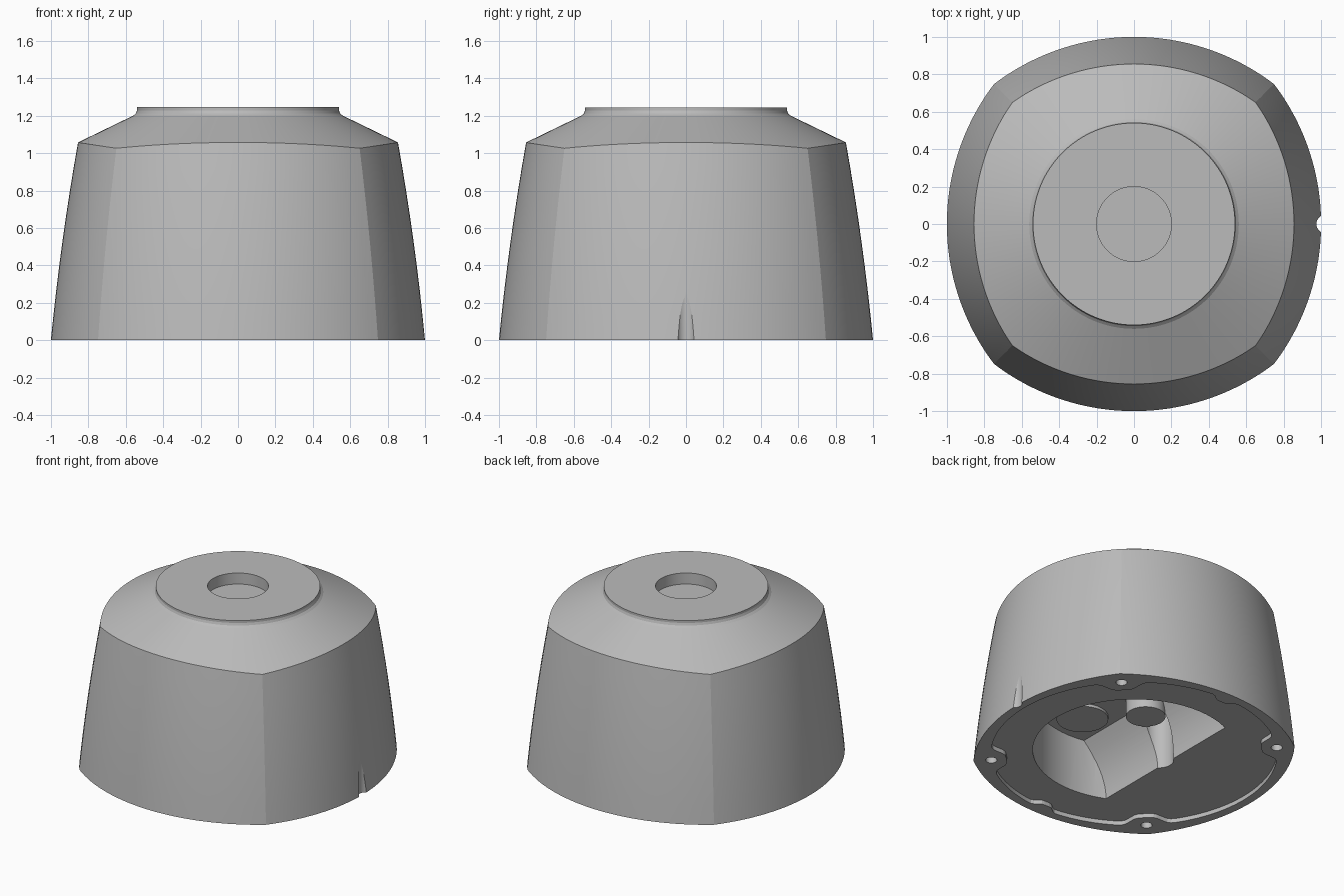
import bpy, bmesh, math

cube = bpy.data.objects.get("Cube")
if cube:
    bpy.data.objects.remove(cube, do_unlink=True)

grey = bpy.data.materials.new("plain_grey")
grey.use_nodes = True
COLOUR = (0.5, 0.5, 0.5, 1)
grey.diffuse_color = COLOUR
grey.node_tree.nodes["Principled BSDF"].inputs["Base Color"].default_value = COLOUR

SIDE = 32            # segments along each bowed side
COUNT = SIDE * 4


def loft(name, rings):
    """Closed solid skinned through a list of equal-length point rings."""
    bm = bmesh.new()
    loops = [[bm.verts.new(p) for p in ring] for ring in rings]
    n = len(loops[0])
    for low, high in zip(loops, loops[1:]):
        for i in range(n):
            j = (i + 1) % n
            bm.faces.new((low[i], low[j], high[j], high[i]))
    bm.faces.new(loops[0][::-1])
    bm.faces.new(loops[-1])
    bmesh.ops.recalc_face_normals(bm, faces=bm.faces)
    mesh = bpy.data.meshes.new(name)
    bm.to_mesh(mesh)
    bm.free()
    mesh.materials.append(grey)
    obj = bpy.data.objects.new(name, mesh)
    bpy.context.collection.objects.link(obj)
    return obj


def prism(name, outline, z0, z1):
    return loft(name, [[(x, y, z) for x, y in outline] for z in (z0, z1)])


def circle(cx, cy, r, n=64):
    return [(cx + r * math.cos(math.tau * i / n), cy + r * math.sin(math.tau * i / n))
            for i in range(n)]


def cylinder(name, cx, cy, r, z0, z1):
    return prism(name, circle(cx, cy, r), z0, z1)


def combine(target, tool, operation):
    """Apply a boolean and discard the tool."""
    mod = target.modifiers.new("combine", "BOOLEAN")
    mod.operation = operation
    mod.solver = "EXACT"
    mod.object = tool
    bpy.ops.object.select_all(action="DESELECT")
    bpy.context.view_layer.objects.active = target
    target.select_set(True)
    bpy.ops.object.modifier_apply(modifier=mod.name)
    bpy.data.objects.remove(tool, do_unlink=True)


def wall_radius(phi, z):
    """Four bowed sides meeting at corners, narrowing with height."""
    mid = 1 - 0.097 * z - 0.038 * z * z
    corner = 0.748 * (1 - 0.94 * (1 - mid))
    bow = mid - corner
    r = (corner ** 2 + bow ** 2) / (2 * bow)
    k = mid - r
    return k * math.cos(phi) + math.sqrt(r * r - (k * math.sin(phi)) ** 2)


def shoulder_height(phi):
    """Height at which the wall meets the conical shoulder."""
    z = 1.05
    for _ in range(12):
        z = 1.2 - 0.485 * (wall_radius(phi, z) - 0.56)
    return z


def polar(a, r, z):
    return (r * math.cos(a), r * math.sin(a), z)


# Body: bowed walls, conical shoulder, collar and blind top hole
angles = [math.tau * i / COUNT - math.pi / 4 for i in range(COUNT)]
offsets = [(i % SIDE) / SIDE * math.pi / 2 - math.pi / 4 for i in range(COUNT)]
rings = []
for step in range(9):
    ring = []
    for a, phi in zip(angles, offsets):
        z = shoulder_height(phi) * step / 8
        ring.append(polar(a, wall_radius(phi, z), z))
    rings.append(ring)
for r, z in [(0.56, 1.2), (0.546, 1.212), (0.54, 1.228), (0.54, 1.245),
             (0.2, 1.245), (0.2, 1.165)]:
    rings.append([polar(a, r, z) for a in angles])
body = loft("body", rings)

# Shallow base recess, stepping inward around the screws and two side tabs
outline = []
for i in range(288):
    a = math.tau * i / 288
    corner = (a % (math.pi / 2)) - math.pi / 4
    tab = (a % math.pi) - math.pi / 2
    r = 0.94 - 0.1 * math.exp(-(corner / 0.13) ** 4) - 0.05 * math.exp(-(tab / 0.08) ** 4)
    outline.append((r * math.cos(a), r * math.sin(a)))
combine(body, prism("recess_cutter", outline, -0.1, 0.03), "DIFFERENCE")

# Pocket: round, closed on one side by a wall that curves over
pocket = cylinder("pocket_cutter", 0, 0, 0.665, -0.1, 0.6)
section = [(-0.27, -0.2)]
section += [(-0.27 + 0.15 * (i / 12) ** 2, 0.03 + 0.405 * i / 12) for i in range(13)]
section += [(1, 0.435), (1, -0.2)]
curved = loft("pocket_section", [[(x, y, z) for x, z in section] for y in (-1, 1)])
combine(pocket, curved, "INTERSECT")
combine(body, pocket, "DIFFERENCE")

# Bore in the curved wall
combine(body, cylinder("bore_cutter", -0.21, 0, 0.1, -0.1, 0.43), "DIFFERENCE")

# Corner screw holes
for sx in (-1, 1):
    for sy in (-1, 1):
        hole = cylinder("screw_cutter", sx * 0.665, sy * 0.665, 0.037, -0.1, 0.2)
        combine(body, hole, "DIFFERENCE")

# Cable notch at the foot of one side
combine(body, cylinder("notch_cutter", 1.025, 0, 0.05, -0.1, 0.4), "DIFFERENCE")

# Parts hanging inside the pocket
post = cylinder("pocket_post", -0.1, 0, 0.13, 0.32, 0.5)
boss = cylinder("pocket_boss", 0.09, -0.42, 0.17, 0.415, 0.46)

# Smooth curved faces while keeping the slight corner creases
for obj in (body, post, boss):
    bpy.ops.object.select_all(action="DESELECT")
    bpy.context.view_layer.objects.active = obj
    obj.select_set(True)
    bpy.ops.object.shade_smooth_by_angle(angle=math.radians(9))
